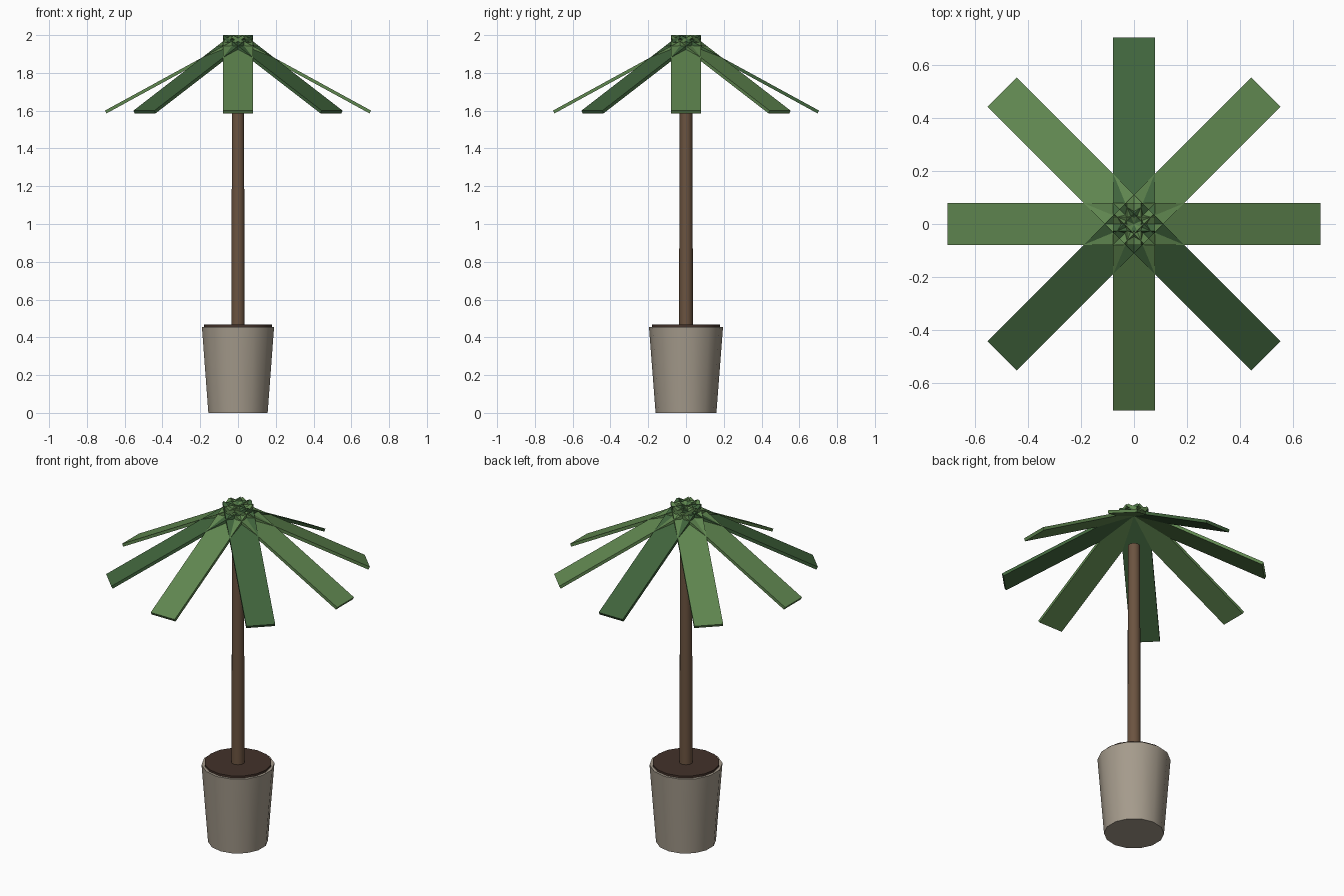
import bpy
import math
from mathutils import Matrix

if "Cube" in bpy.data.objects:
    bpy.data.objects.remove(bpy.data.objects["Cube"])


def material(name, rgb):
    m = bpy.data.materials.new(name)
    m.diffuse_color = (*rgb, 1)
    m.use_nodes = True
    m.node_tree.nodes["Principled BSDF"].inputs["Base Color"].default_value = m.diffuse_color
    return m


POT = material("stone grey", (0.376, 0.328, 0.262))
SOIL = material("soil brown", (0.056, 0.032, 0.023))
BARK = material("bark brown", (0.147, 0.087, 0.051))
LIGHT = material("light green", (0.117, 0.242, 0.080))
DARK = material("dark green", (0.051, 0.127, 0.045))


def tapered(name, sides, r1, r2, z1, z2, mat):
    """Upright cone section with smooth sides and sharp rims."""
    bpy.ops.mesh.primitive_cone_add(vertices=sides, radius1=r1, radius2=r2,
                                    depth=z2 - z1, location=(0, 0, (z1 + z2) / 2))
    ob = bpy.context.object
    ob.name = name
    ob.data.materials.append(mat)
    bpy.ops.object.shade_smooth_by_angle(angle=math.radians(40))
    return ob


# Planter, soil and stem
tapered("pot", 14, 0.161, 0.196, 0.0, 0.456, POT)
tapered("soil", 16, 0.181, 0.181, 0.44, 0.468, SOIL)
tapered("trunk", 10, 0.037, 0.033, 0.45, 1.78, BARK)

# Crown of eight drooping flat leaves that cross at the top
TILT, LENGTH, WIDTH, THICK = 0.5, 0.832, 0.157, 0.017
for i in range(8):
    bpy.ops.mesh.primitive_cube_add(size=1)
    leaf = bpy.context.object
    leaf.name = f"leaf_{i + 1}"
    leaf.data.transform(
        Matrix.Rotation(math.radians(45 * i - 45), 4, 'Z')
        @ Matrix.Translation((0.335, 0, 1.7925))
        @ Matrix.Rotation(TILT, 4, 'Y')
        @ Matrix.Diagonal((LENGTH, WIDTH, THICK, 1)))
    # Every third leaf is darker
    leaf.data.materials.append(DARK if i % 3 == 0 else LIGHT)
